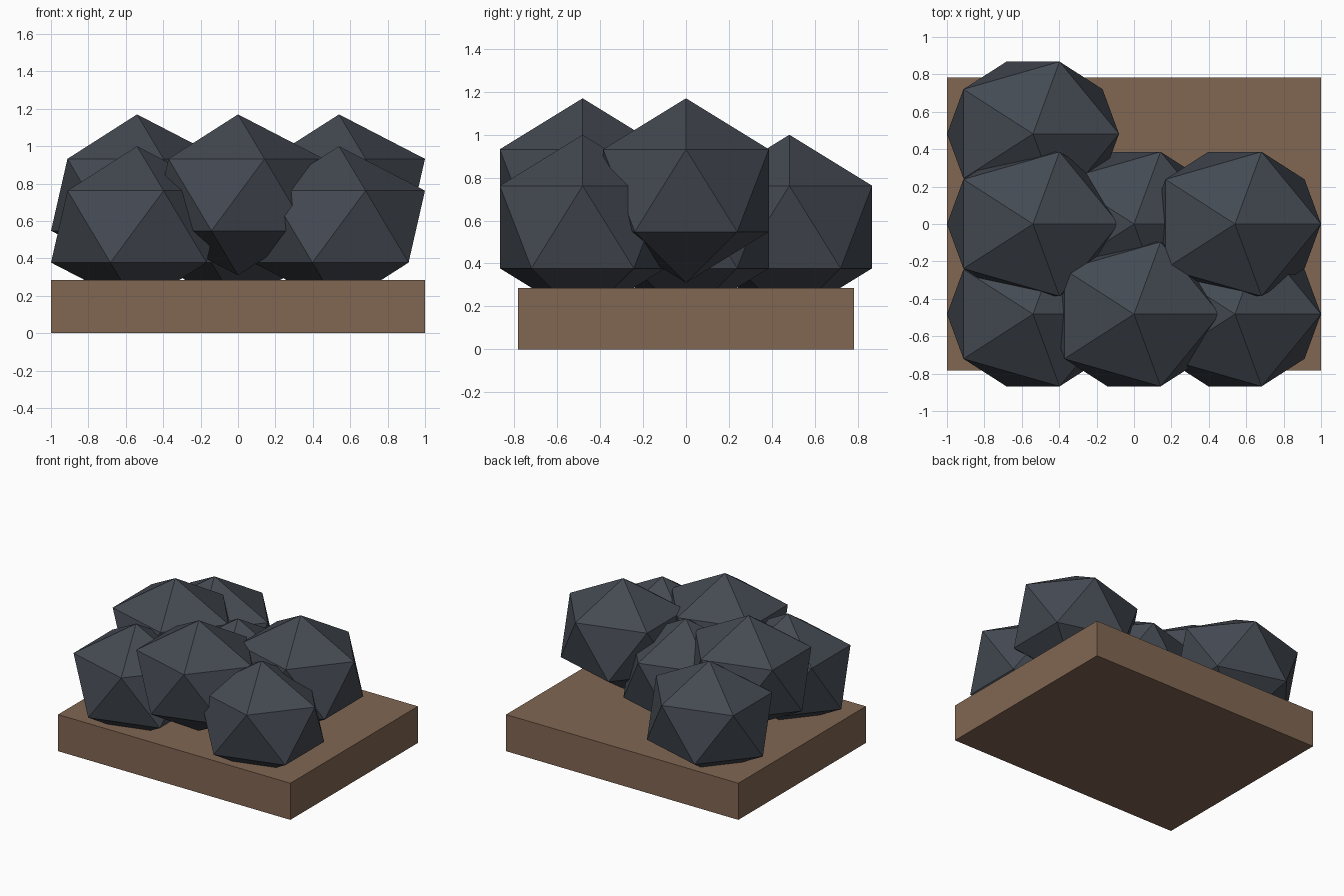
import bpy

if "Cube" in bpy.data.objects:
    bpy.data.objects.remove(bpy.data.objects["Cube"])


def material(name, rgb):
    m = bpy.data.materials.new(name)
    m.diffuse_color = (*rgb, 1)
    m.use_nodes = True
    m.node_tree.nodes["Principled BSDF"].inputs["Base Color"].default_value = m.diffuse_color
    return m


wood = material("brown wood", (0.22, 0.135, 0.085))
coal = material("dark slate", (0.058, 0.068, 0.085))

# Flat wooden tray
bpy.ops.mesh.primitive_cube_add(size=1, location=(0, 0, 0.1425))
tray = bpy.context.object
tray.name = "tray"
tray.scale = (2, 1.568, 0.285)
tray.data.materials.append(wood)

# Faceted lumps stacked in a staggered grid: (column, row, layer)
DX, DY = 0.54, 0.482
LAYER_Z = (0.57, 0.74)
lumps = [(-1, -1, 0), (1, -1, 0), (0, 0, 0), (-1, 1, 0),
         (0, -1, 1), (-1, 0, 1), (1, 0, 1)]

for i, (cx, cy, layer) in enumerate(lumps, 1):
    bpy.ops.mesh.primitive_ico_sphere_add(
        subdivisions=1, radius=1, location=(cx * DX, cy * DY, LAYER_Z[layer]))
    lump = bpy.context.object
    lump.name = f"coal_lump_{i}"
    lump.scale = (0.514, 0.454, 0.43)
    lump.data.materials.append(coal)
